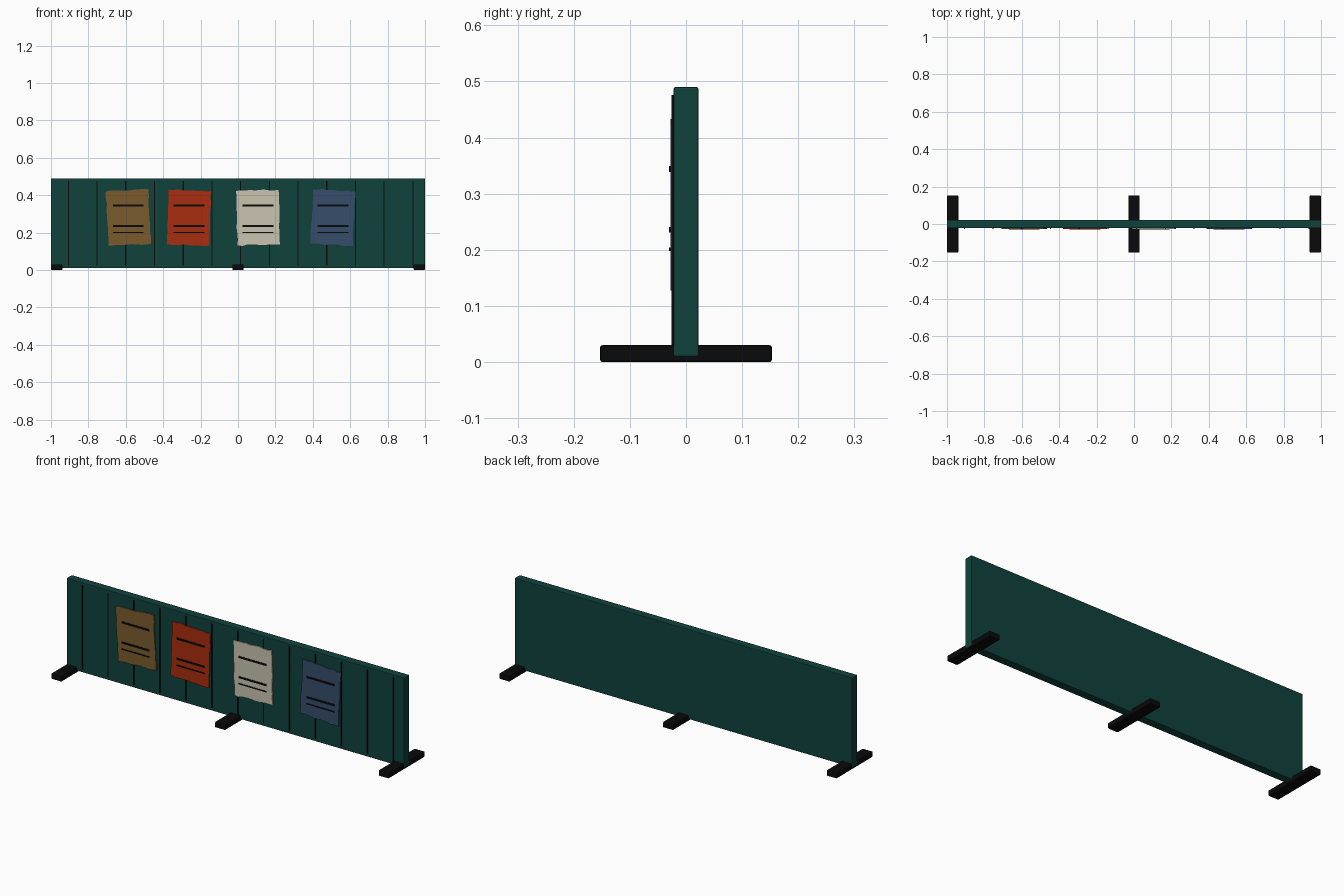
import bpy, bmesh, math, random
from mathutils import Matrix

if "Cube" in bpy.data.objects:
    bpy.data.objects.remove(bpy.data.objects["Cube"])

random.seed(4)


def mat(name, rgb):
    m = bpy.data.materials.new(name)
    m.diffuse_color = (*rgb, 1)
    m.use_nodes = True
    m.node_tree.nodes["Principled BSDF"].inputs["Base Color"].default_value = m.diffuse_color
    return m


TEAL = mat("dark teal", (0.0050, 0.055, 0.046))
BLACK = mat("black", (0.003, 0.003, 0.0033))
BROWN = mat("ochre paper", (0.195, 0.105, 0.027))
RED = mat("red paper", (0.40, 0.027, 0.005))
CREAM = mat("cream paper", (0.60, 0.55, 0.44))
BLUE = mat("blue paper", (0.039, 0.073, 0.145))


def finish(name, bm, material):
    me = bpy.data.meshes.new(name)
    bmesh.ops.recalc_face_normals(bm, faces=bm.faces)
    bm.to_mesh(me)
    bm.free()
    me.materials.append(material)
    ob = bpy.data.objects.new(name, me)
    bpy.context.collection.objects.link(ob)
    return ob


def box(name, lo, hi, material, bevel=0):
    bm = bmesh.new()
    bmesh.ops.create_cube(bm, size=1)
    for v in bm.verts:
        v.co = [(a + b) / 2 + c * (b - a) for a, b, c in zip(lo, hi, v.co)]
    ob = finish(name, bm, material)
    if bevel:
        mod = ob.modifiers.new("edge", 'BEVEL')
        mod.width = bevel
        mod.segments = 2
    return ob


def torn_sheet(name, x, z, w, h, tilt, material):
    """Thin paper with slightly ragged edges, tilted about its centre."""
    corners = [(-w / 2, -h / 2), (w / 2, -h / 2), (w / 2, h / 2), (-w / 2, h / 2)]
    pts, n = [], 9
    for i in range(4):
        (ax, az), (bx, bz) = corners[i], corners[(i + 1) % 4]
        for k in range(n):
            t = k / n
            j = 1 + (random.uniform(-0.025, 0.025) if k else 0)
            px, pz = ax + (bx - ax) * t, az + (bz - az) * t
            pts.append((px * j, pz) if i % 2 else (px, pz * j))
    bm = bmesh.new()
    face = bm.faces.new([bm.verts.new((px, -0.0275, pz)) for px, pz in pts])
    ext = bmesh.ops.extrude_face_region(bm, geom=[face])
    for v in ext["geom"]:
        if isinstance(v, bmesh.types.BMVert):
            v.co.y = -0.021
    if face.is_valid is False or len(bm.faces) < len(pts) + 2:
        bm.faces.new([v for v in bm.verts if v.co.y < -0.025])
    bmesh.ops.rotate(bm, verts=bm.verts, matrix=Matrix.Rotation(-math.radians(tilt), 3, 'Y'))
    bmesh.ops.translate(bm, verts=bm.verts, vec=(x, 0, z))
    return finish(name, bm, material)


# Main board
box("board", (-1, -0.022, 0.01), (1, 0.022, 0.49), TEAL, 0.003)

# Plank seams on the front
for i in range(13):
    x = -0.907 + i * 0.1535
    box(f"seam_{i}", (x - 0.003, -0.0255, 0.025), (x + 0.003, -0.021, 0.476), BLACK)

# Cross feet
for name, x in (("left_foot", -0.969), ("middle_foot", 0), ("right_foot", 0.969)):
    box(name, (x - 0.03, -0.153, 0), (x + 0.03, 0.153, 0.03), BLACK, 0.004)

# Posters with printed bars
posters = (("ochre", -0.586, 3, BROWN), ("red", -0.262, -2, RED),
           ("cream", 0.107, 1.5, CREAM), ("blue", 0.508, -3, BLUE))
for name, x, tilt, material in posters:
    torn_sheet(name + "_poster", x, 0.28, 0.227, 0.292, tilt, material)
    for k, (z, t) in enumerate(((0.344, 0.010), (0.236, 0.010), (0.201, 0.006))):
        box(f"{name}_bar_{k}", (x - 0.082, -0.030, z - t / 2),
            (x + 0.082, -0.027, z + t / 2), BLACK)
